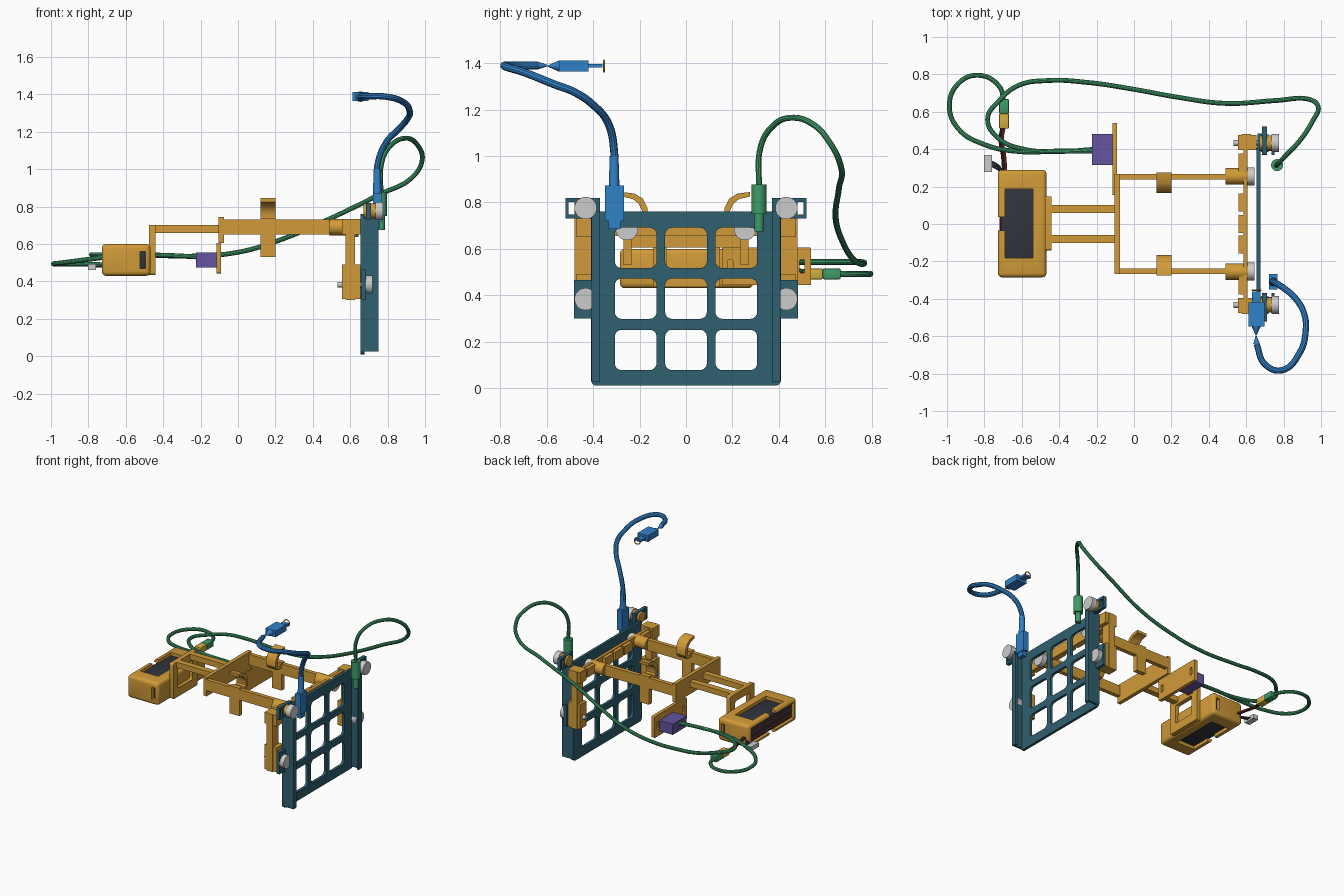
import bpy, bmesh, math
from mathutils import Vector

if "Cube" in bpy.data.objects:
    bpy.data.objects.remove(bpy.data.objects["Cube"])

COLORS = {
    "orange": (0.64, 0.33, 0.04), "teal": (0.03, 0.115, 0.16), "blue": (0.03, 0.22, 0.58),
    "green": (0.05, 0.33, 0.14), "purple": (0.13, 0.09, 0.35), "dark": (0.03, 0.035, 0.045),
    "gold": (0.64, 0.42, 0.05), "red": (0.4, 0.04, 0.03),
}
MATS = {}
for key, c in COLORS.items():
    MATS[key] = bpy.data.materials.new(key)
    MATS[key].diffuse_color = (*c, 1)


def finish(ob, mat):
    if mat:
        ob.data.materials.append(MATS[mat])
    return ob


def activate(ob):
    bpy.ops.object.select_all(action='DESELECT')
    ob.select_set(True)
    bpy.context.view_layer.objects.active = ob


def smooth(ob):
    activate(ob)
    bpy.ops.object.shade_smooth_by_angle(angle=math.radians(35))
    return ob


def box(name, x, y, z, mat=None, bevel=0.0, seg=2):
    """Box from (min, max) ranges on each axis."""
    bm = bmesh.new()
    bmesh.ops.create_cube(bm, size=1)
    for v in bm.verts:
        v.co = [(r[0] + r[1]) / 2 + c * abs(r[1] - r[0]) for r, c in zip((x, y, z), v.co)]
    if bevel:
        bmesh.ops.bevel(bm, geom=bm.edges[:], offset=bevel, segments=seg, profile=0.5, affect='EDGES')
    me = bpy.data.meshes.new(name)
    bm.to_mesh(me)
    bm.free()
    ob = bpy.data.objects.new(name, me)
    bpy.context.collection.objects.link(ob)
    finish(ob, mat)
    return smooth(ob) if bevel else ob


def rod(name, a, b, r1, mat=None, r2=None, sides=32):
    """Cylinder or cone from point a to point b."""
    a, b = Vector(a), Vector(b)
    bpy.ops.mesh.primitive_cone_add(vertices=sides, radius1=r1, radius2=r1 if r2 is None else r2,
                                    depth=(b - a).length, location=(a + b) / 2)
    ob = bpy.context.object
    ob.name = name
    ob.rotation_euler = (b - a).to_track_quat('Z', 'Y').to_euler()
    return smooth(finish(ob, mat))


def to_mesh(ob):
    activate(ob)
    bpy.ops.object.convert(target='MESH')
    return smooth(bpy.context.object)


def tube(name, pts, r, mat, res=8):
    """Round cable through the points."""
    cu = bpy.data.curves.new(name, 'CURVE')
    cu.dimensions = '3D'
    cu.bevel_depth, cu.bevel_resolution, cu.resolution_u = r, 3, res
    cu.use_fill_caps = True
    sp = cu.splines.new('BEZIER')
    sp.bezier_points.add(len(pts) - 1)
    for bp, p in zip(sp.bezier_points, pts):
        bp.co = p
        bp.handle_left_type = bp.handle_right_type = 'AUTO'
    ob = bpy.data.objects.new(name, cu)
    bpy.context.collection.objects.link(ob)
    return to_mesh(finish(ob, mat))


def rounded(rect, r):
    y0, y1, z0, z1 = rect
    pts = []
    for i, (cy, cz) in enumerate([(y1 - r, z1 - r), (y0 + r, z1 - r), (y0 + r, z0 + r), (y1 - r, z0 + r)]):
        for k in range(6):
            t = math.pi / 2 * (i + k / 5)
            pts.append((cy + r * math.cos(t), cz + r * math.sin(t)))
    return pts


def plate(name, x, loops, mat):
    """Flat outline in the y-z plane with holes, thickened along x."""
    cu = bpy.data.curves.new(name, 'CURVE')
    cu.dimensions, cu.fill_mode = '2D', 'BOTH'
    cu.extrude = (x[1] - x[0]) / 2
    for loop in loops:
        sp = cu.splines.new('POLY')
        sp.points.add(len(loop) - 1)
        for p, (u, v) in zip(sp.points, loop):
            p.co = (u, v, 0, 1)
        sp.use_cyclic_u = True
    ob = bpy.data.objects.new(name, cu)
    bpy.context.collection.objects.link(ob)
    ob.location.x = (x[0] + x[1]) / 2
    ob.rotation_euler = (math.pi / 2, 0, math.pi / 2)
    return to_mesh(finish(ob, mat))


def cut(ob, *ranges):
    tool = box("cutter", *ranges)
    tool.hide_render = True
    m = ob.modifiers.new("cut", 'BOOLEAN')
    m.operation, m.solver, m.object = 'DIFFERENCE', 'EXACT', tool
    activate(ob)
    bpy.ops.object.modifier_apply(modifier=m.name)
    bpy.data.objects.remove(tool)


def yr(s, a, b):
    return tuple(sorted((s * a, s * b)))


# Grid panel with nine rounded windows
holes = [rounded((y - 0.09, y + 0.09, z - 0.087, z + 0.087), 0.03)
         for y in (-0.217, 0, 0.217) for z in (0.164, 0.385, 0.604)]
plate("grid_panel", (0.655, 0.675), [rounded((-0.41, 0.41, 0.01, 0.76), 0.025)] + holes, "teal")

for s, side in ((-1, "front"), (1, "back")):
    # Panel side channels and bolt tabs
    box(side + "_rail_wall", (0.66, 0.75), yr(s, 0.39, 0.408), (0.025, 0.76), "teal")
    box(side + "_rail_lip", (0.735, 0.75), yr(s, 0.37, 0.408), (0.025, 0.76), "teal")
    plate(side + "_upper_tab", (0.685, 0.71),
          [rounded((*yr(s, 0.37, 0.52), 0.73, 0.82), 0.004),
           rounded((*yr(s, 0.48, 0.507), 0.748, 0.802), 0.004)], "teal")
    box(side + "_lower_tab", (0.66, 0.685), yr(s, 0.4, 0.483), (0.3, 0.465), "teal")
    # Uprights with bolts
    box(side + "_upright", (0.575, 0.625), yr(s, 0.41, 0.48), (0.3, 0.735), "orange")
    box(side + "_upright_foot", (0.555, 0.655), yr(s, 0.395, 0.475), (0.305, 0.49), "orange")
    box(side + "_upright_head", (0.555, 0.655), yr(s, 0.395, 0.475), (0.65, 0.735), "orange")
    rod(side + "_upper_spacer", (0.67, s * 0.433, 0.776), (0.735, s * 0.433, 0.776), 0.04, "orange")
    rod(side + "_upper_bolt_head", (0.735, s * 0.433, 0.776), (0.776, s * 0.433, 0.776), 0.048)
    rod(side + "_lower_bolt_head", (0.68, s * 0.433, 0.383), (0.718, s * 0.433, 0.383), 0.048)
    rod(side + "_lower_bolt_shaft", (0.533, s * 0.433, 0.383), (0.69, s * 0.433, 0.383), 0.015)
    # Long arms with end bosses and bolts
    box(side + "_arm", (-0.1, 0.6), yr(s, 0.237, 0.268), (0.65, 0.73), "orange")
    rod(side + "_arm_boss", (0.49, s * 0.255, 0.69), (0.61, s * 0.255, 0.69), 0.044, "orange")
    rod(side + "_arm_bolt", (0.605, s * 0.255, 0.685), (0.643, s * 0.255, 0.685), 0.048)
    # Clip: straight drop below the arm, hook curling outward above it
    box(side + "_clip_drop", (0.12, 0.2), yr(s, 0.235, 0.27), (0.53, 0.74), "orange")
    hook = [(0.25, 0.7), (0.19, 0.70), (0.165, 0.73), (0.165, 0.775), (0.185, 0.815), (0.22, 0.838),
            (0.275, 0.845), (0.275, 0.825), (0.23, 0.815), (0.205, 0.795), (0.19, 0.765), (0.19, 0.735),
            (0.2, 0.725), (0.25, 0.725)]
    plate(side + "_clip_hook", (0.12, 0.2), [[(s * y, z) for y, z in hook]], "orange")
    # Handle rods
    box(side + "_handle_rod", (-0.45, -0.1), yr(s, 0.058, 0.102), (0.66, 0.702), "orange")

# Cross bars
box("rear_cross_bar", (-0.103, -0.075), (-0.268, 0.268), (0.605, 0.745), "orange")
box("upright_cross_bar", (0.585, 0.607), (-0.42, 0.42), (0.655, 0.73), "orange")
for y in (-0.11, 0, 0.115, 0.33, -0.33):
    box("cross_bar_tooth", (0.558, 0.59), (y - 0.048, y + 0.048), (0.66, 0.725), "orange")

# Side mounting plate and sensor block
plate("mounting_plate", (-0.115, -0.09),
      [rounded((0.155, 0.54, 0.443, 0.605), 0.006), rounded((0.49, 0.512, 0.495, 0.555), 0.008),
       rounded((0.18, 0.202, 0.495, 0.555), 0.008)], "orange")
box("cable_junction_block", (-0.225, -0.115), (0.315, 0.48), (0.475, 0.555), "purple")

# Bracket carrying the battery case
plate("case_bracket", (-0.475, -0.442),
      [rounded((-0.142, 0.147, 0.435, 0.702), 0.012), rounded((-0.085, 0.09, 0.5, 0.645), 0.012)], "orange")

# Battery case: open at the back, windows above and below, end slots
case = box("battery_case", (-0.728, -0.468), (-0.285, 0.29), (0.43, 0.6), "orange", 0.022, 3)
cut(case, (-0.8, -0.49), (-0.255, 0.26), (0.455, 0.575))
cut(case, (-0.69, -0.54), (-0.182, 0.186), (0.4, 0.65))
cut(case, (-0.8, -0.68), (-0.035, 0.038), (0.4, 0.65))
cut(case, (-0.525, -0.495), (-0.4, 0.4), (0.47, 0.56))
smooth(case)
box("battery", (-0.715, -0.492), (-0.25, 0.255), (0.458, 0.572), "dark", 0.012)
for z in (0.49, 0.535):
    box("battery_stripe", (-0.718, -0.71), (-0.235, 0.24), (z - 0.004, z + 0.004), "red")

# Battery leads and balance plug
for d, m in ((-0.007, "dark"), (0.007, "red")):
    tube("battery_lead", [(-0.69 + d, 0.25, 0.51), (-0.697 + d, 0.36, 0.5), (-0.71 + d, 0.45, 0.495),
                          (-0.698 + d, 0.53, 0.493)], 0.007, m)
for d in (-0.012, 0, 0.012):
    tube("balance_wire", [(-0.7, 0.27 + d, 0.49), (-0.73, 0.305 + d, 0.48), (-0.77, 0.325 + d, 0.478)],
         0.005, "dark")
box("balance_plug", (-0.803, -0.76), (0.277, 0.37), (0.462, 0.494))

# Power connector pair
box("power_socket", (-0.722, -0.668), (0.51, 0.59), (0.468, 0.515), "gold", 0.006)
box("power_plug", (-0.722, -0.668), (0.59, 0.667), (0.468, 0.515), "green", 0.006)

# Green cables
tube("power_cable", [(-0.695, 0.65, 0.492), (-0.72, 0.735, 0.49), (-0.83, 0.795, 0.492),
                     (-0.94, 0.75, 0.492), (-0.987, 0.63, 0.494), (-0.94, 0.51, 0.5), (-0.8, 0.425, 0.518),
                     (-0.61, 0.387, 0.538), (-0.4, 0.39, 0.54), (-0.2, 0.39, 0.53)], 0.013, "green")
tube("signal_cable", [(0.765, 0.315, 0.85), (0.77, 0.322, 1.04), (0.815, 0.37, 1.125), (0.89, 0.45, 1.165),
                      (0.955, 0.55, 1.135), (0.985, 0.625, 1.05), (0.93, 0.668, 0.955), (0.757, 0.66, 0.865),
                      (0.49, 0.645, 0.735), (0.22, 0.68, 0.62), (0.0, 0.72, 0.556), (-0.25, 0.757, 0.535),
                      (-0.46, 0.767, 0.54), (-0.62, 0.74, 0.543), (-0.72, 0.66, 0.543), (-0.783, 0.56, 0.543),
                      (-0.72, 0.455, 0.543), (-0.59, 0.40, 0.543), (-0.4, 0.388, 0.54), (-0.2, 0.4, 0.53)],
     0.013, "green")
rod("signal_plug_body", (0.765, 0.315, 0.75), (0.765, 0.315, 0.877), 0.032, "green")
rod("signal_plug_tip", (0.765, 0.315, 0.675), (0.765, 0.315, 0.75), 0.02, "green")

# Blue cable with its two plugs
box("antenna_base_plug", (0.722, 0.766), (-0.35, -0.268), (0.72, 0.872), "blue")
box("antenna_base_tip", (0.728, 0.76), (-0.335, -0.283), (0.685, 0.72), "blue")
rod("antenna_strain_relief", (0.744, -0.31, 0.872), (0.745, -0.31, 1.0), 0.023, "blue", 0.019)
tube("antenna_cable", [(0.744, -0.31, 0.85), (0.745, -0.31, 1.02), (0.79, -0.335, 1.14), (0.865, -0.4, 1.22),
                       (0.91, -0.48, 1.275), (0.918, -0.57, 1.31), (0.885, -0.69, 1.358),
                       (0.79, -0.782, 1.388), (0.70, -0.75, 1.39), (0.655, -0.64, 1.39)], 0.017, "blue")
rod("cable_end_cone", (0.655, -0.64, 1.39), (0.653, -0.598, 1.39), 0.017, "blue", 0.003)
rod("ring_plug_cone", (0.653, -0.595, 1.388), (0.653, -0.548, 1.388), 0.003, "blue", 0.024)
box("ring_plug_body", (0.613, 0.698), (-0.548, -0.42), (1.365, 1.412), "blue")
box("ring_plug_stem", (0.63, 0.677), (-0.42, -0.36), (1.381, 1.396), "blue")
bpy.ops.mesh.primitive_torus_add(location=(0.655, -0.353, 1.388), rotation=(math.pi / 2, 0, 0),
                                 major_radius=0.024, minor_radius=0.004, major_segments=32, minor_segments=8)
bpy.context.object.name = "ring_contact"
smooth(finish(bpy.context.object, "gold"))

for m in bpy.data.materials:
    if m.users and not m.is_grease_pencil:
        m.use_nodes = True
        m.node_tree.nodes["Principled BSDF"].inputs["Base Color"].default_value = m.diffuse_color
